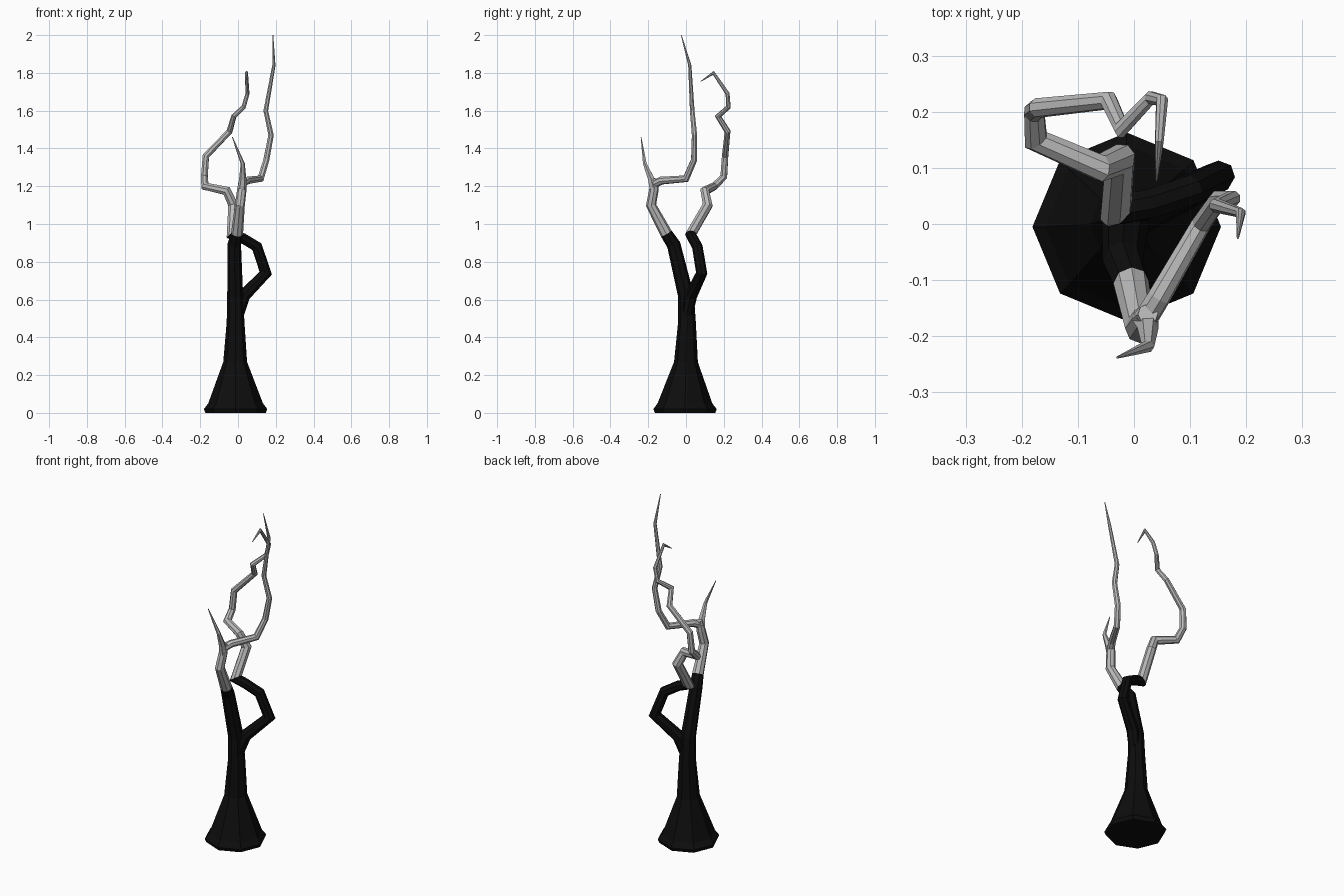
import bpy, bmesh, math
from mathutils import Vector

cube = bpy.data.objects.get("Cube")
if cube:
    bpy.data.objects.remove(cube, do_unlink=True)


def material(name, value):
    m = bpy.data.materials.new(name)
    m.use_nodes = True
    colour = (value, value, value, 1)
    m.diffuse_color = colour
    m.node_tree.nodes["Principled BSDF"].inputs["Base Color"].default_value = colour
    return m


BLACK = material("charred black", 0.004)
GREY = material("pale grey", 0.5)


def limb(name, path, sides=8, grey_from=0):
    """Mitred tube through (x, y, z, radius); grey from the given segment on."""
    pts = [Vector(p[:3]) for p in path]
    dirs = [(b - a).normalized() for a, b in zip(pts, pts[1:])]
    u = Vector((1, 0, 0))
    u = (u - dirs[0] * u.dot(dirs[0])).normalized()
    v = dirs[0].cross(u)
    angles = [2 * math.pi * i / sides for i in range(sides)]
    offsets = [(u * math.cos(a) + v * math.sin(a)) * path[0][3] for a in angles]
    bm = bmesh.new()
    rings = [[bm.verts.new(pts[0] + o) for o in offsets]]
    for k in range(1, len(pts)):
        d = dirs[k - 1]
        t = (d + dirs[k]).normalized() if k < len(dirs) else d
        scale = path[k][3] / path[k - 1][3]
        # slide the ring along the segment onto the mitre plane
        offsets = [(o - d * (o.dot(t) / d.dot(t))) * scale for o in offsets]
        rings.append([bm.verts.new(pts[k] + o) for o in offsets])
        for i in range(sides):
            j = (i + 1) % sides
            f = bm.faces.new((rings[-2][i], rings[-2][j], rings[-1][j], rings[-1][i]))
            f.material_index = int(k > grey_from)
    bm.faces.new(rings[0][::-1]).material_index = int(grey_from == 0)
    bm.faces.new(rings[-1]).material_index = int(len(dirs) > grey_from)
    bmesh.ops.recalc_face_normals(bm, faces=bm.faces)
    mesh = bpy.data.meshes.new(name)
    bm.to_mesh(mesh)
    bm.free()
    mesh.materials.append(BLACK)
    mesh.materials.append(GREY)
    obj = bpy.data.objects.new(name, mesh)
    bpy.context.collection.objects.link(obj)
    return obj


# Flared trunk running into the front fork
limb("trunk_and_front_fork", [
    (-.013, -.005, 0, .16), (-.013, -.005, .02, .168), (-.013, -.005, .05, .145),
    (-.015, 0, .27, .063), (-.013, .005, .48, .047), (-.015, 0, .62, .042),
    (-.02, -.065, .89, .036), (-.005, -.105, .95, .032),
    (.01, -.185, 1.1, .026), (.02, -.17, 1.18, .025), (.025, -.16, 1.24, .018),
], grey_from=7)

# Bowed rear fork, then the crooked bare branch
limb("rear_fork", [
    (-.005, 0, .5, .03), (.03, .025, .62, .034), (.147, .083, .74, .029),
    (.1, .06, .88, .028), (.025, .035, .925, .028), (-.032, .025, .945, .028),
    (-.025, .115, 1.1, .027), (-.06, .1, 1.175, .024), (-.175, .15, 1.2, .021),
    (-.178, .2, 1.25, .019), (-.17, .207, 1.36, .018), (-.045, .22, 1.49, .016),
    (-.022, .17, 1.57, .014), (.03, .225, 1.62, .012), (.05, .22, 1.69, .011),
    (.045, .145, 1.8, .008), (.04, .078, 1.755, .002),
], grey_from=5)

# Long upright branch
limb("long_branch", [
    (.02, -.17, 1.21, .022), (.045, -.13, 1.23, .021), (.12, 0, 1.24, .018),
    (.15, .043, 1.34, .017), (.175, .045, 1.47, .015), (.147, .033, 1.6, .013),
    (.19, .02, 1.84, .009), (.185, -.025, 2, .002),
])

# Short hooked twig
limb("short_twig", [
    (.02, -.17, 1.18, .024), (.025, -.185, 1.24, .019),
    (.025, -.218, 1.32, .011), (-.03, -.238, 1.46, .002),
], sides=6)
